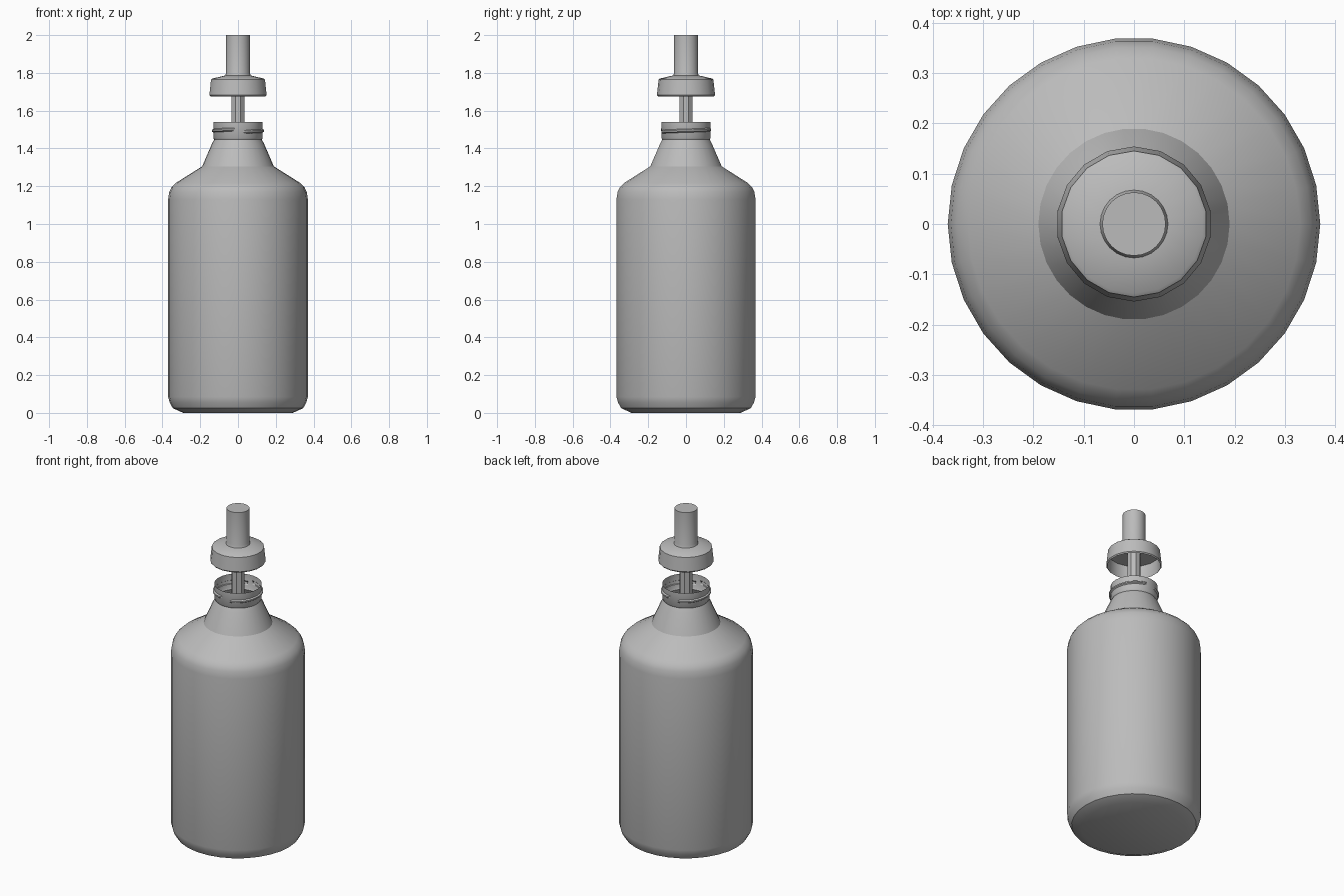
import bpy, bmesh, math

cube = bpy.data.objects.get("Cube")
if cube:
    bpy.data.objects.remove(cube, do_unlink=True)

grey = bpy.data.materials.new("plain_grey")
colour = (0.5, 0.5, 0.5, 1)
grey.diffuse_color = colour
grey.use_nodes = True
grey.node_tree.nodes["Principled BSDF"].inputs["Base Color"].default_value = colour


def finish(name, bm, angle):
    mesh = bpy.data.meshes.new(name)
    bm.to_mesh(mesh)
    bm.free()
    mesh.materials.append(grey)
    obj = bpy.data.objects.new(name, mesh)
    bpy.context.collection.objects.link(obj)
    bpy.ops.object.select_all(action='DESELECT')
    obj.select_set(True)
    bpy.context.view_layer.objects.active = obj
    bpy.ops.object.shade_smooth_by_angle(angle=math.radians(angle))
    return obj


def lathe(name, profile, sides, start=0.0, cap_low=False, cap_high=False, angle=35):
    """Turn a (radius, height) profile, listed from outside bottom upwards."""
    bm = bmesh.new()
    rings = []
    for r, z in profile:
        turns = [start + math.tau * i / sides for i in range(sides)]
        rings.append([bm.verts.new((r * math.cos(a), r * math.sin(a), z)) for a in turns])
    for low, high in zip(rings, rings[1:]):
        for i in range(sides):
            j = (i + 1) % sides
            bm.faces.new((low[i], low[j], high[j], high[i]))
    if cap_low:
        bm.faces.new(rings[0][::-1])
    if cap_high:
        bm.faces.new(rings[-1])
    return finish(name, bm, angle)


def thread(name, begin, sweep, z, rise):
    """Shallow ridge winding around part of the neck."""
    bm = bmesh.new()
    steps = 14
    rows = []
    for i in range(steps + 1):
        t = i / steps
        a = begin + sweep * t
        reach = 0.139 if 0 < i < steps else 0.128
        section = ((0.127, -0.012), (reach, -0.004), (reach, 0.004), (0.127, 0.012))
        rows.append([bm.verts.new((r * math.cos(a), r * math.sin(a), z + rise * t + dz))
                     for r, dz in section])
    for a, b in zip(rows, rows[1:]):
        for k in range(3):
            bm.faces.new((a[k], b[k], b[k + 1], a[k + 1]))
    return finish(name, bm, 30)


# Bottle, open at the neck
lathe("bottle", [(0.29, 0), (0.345, 0.025), (0.362, 0.055), (0.37, 0.085),
                 (0.37, 1.13), (0.364, 1.17), (0.352, 1.195), (0.33, 1.217),
                 (0.19, 1.305), (0.138, 1.425), (0.126, 1.447), (0.131, 1.455),
                 (0.131, 1.54)], 30, cap_low=True, angle=32)

# Screw thread on the neck
for side, begin in (("left", -1.4), ("right", 1.74)):
    thread("neck_thread_" + side, begin, 2.9, 1.488, 0.012)

# Screw cap, hollow underneath
lathe("cap", [(0.142, 1.755), (0.145, 1.685), (0.148, 1.675), (0.154, 1.682),
              (0.145, 1.765), (0.138, 1.77), (0.066, 1.787)], 18,
      start=math.pi / 2, cap_low=True, cap_high=True, angle=30)

# Squeeze bulb and the tube that dips into the bottle
lathe("bulb", [(0.068, 1.785), (0.063, 1.80), (0.063, 2.0)], 24, cap_high=True)
lathe("dip_tube", [(0.038, 0.9), (0.038, 1.757)], 8, start=math.pi / 8,
      cap_low=True, angle=30)
